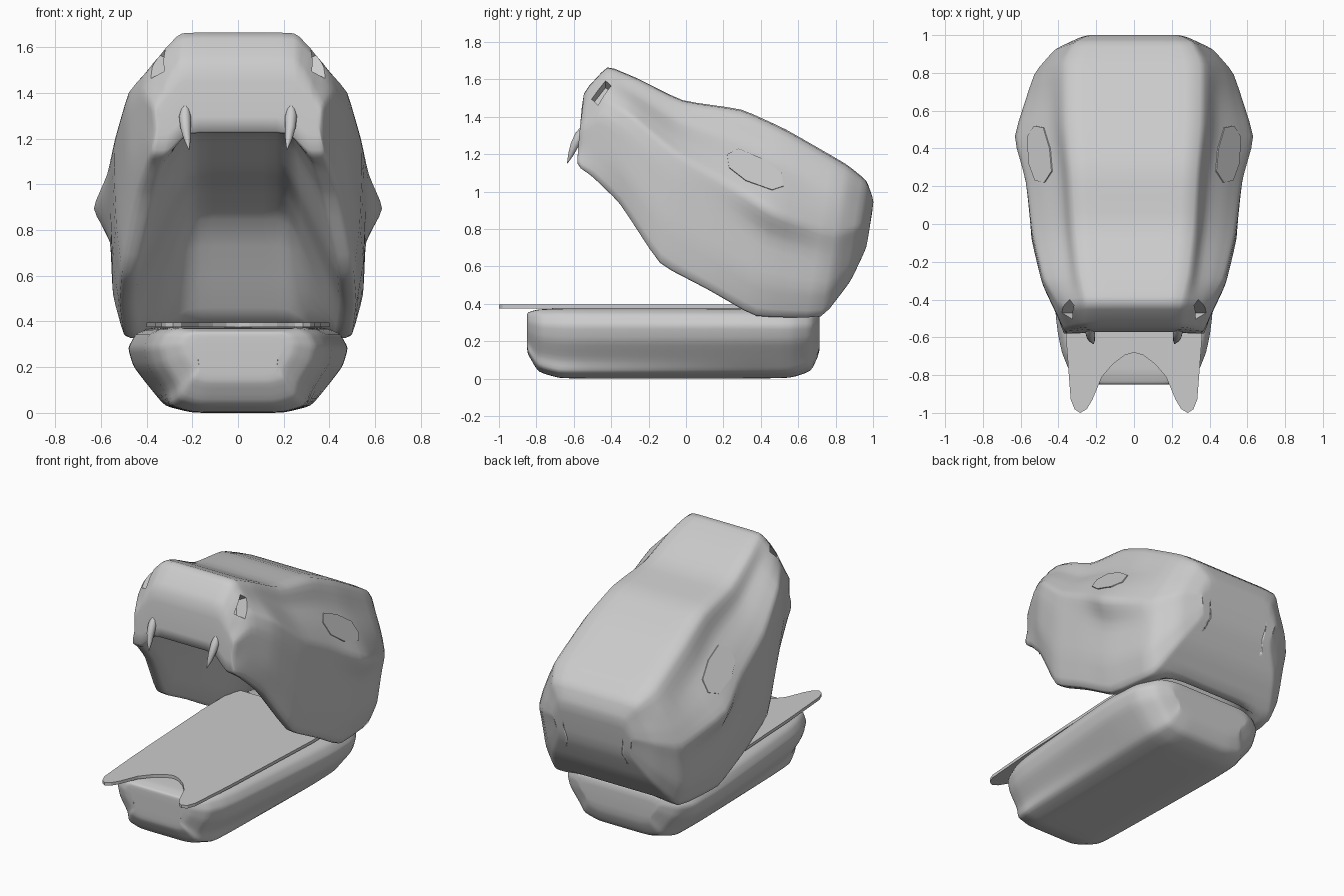
import bpy, bmesh
from mathutils import Vector

if "Cube" in bpy.data.objects:
    bpy.data.objects.remove(bpy.data.objects["Cube"])


def make_object(name, verts, faces):
    bm = bmesh.new()
    vs = [bm.verts.new(v) for v in verts]
    for f in faces:
        bm.faces.new([vs[i] for i in f])
    bmesh.ops.recalc_face_normals(bm, faces=bm.faces)
    me = bpy.data.meshes.new(name)
    bm.to_mesh(me)
    bm.free()
    ob = bpy.data.objects.new(name, me)
    bpy.context.collection.objects.link(ob)
    return ob


def loft(name, half_rings, crease):
    """Skin half rings (first and last point on x=0), mirror them, cap both ends, soften the edges."""
    n = len(half_rings[0])
    full = [r + [(-x, y, z) for x, y, z in r[-2:0:-1]] for r in half_rings]
    m = len(full[0])
    verts = [p for r in full for p in r]
    faces = [(s * m + i, s * m + (i + 1) % m, (s + 1) * m + (i + 1) % m, (s + 1) * m + i)
             for s in range(len(full) - 1) for i in range(m)]
    for s in (0, len(full) - 1):
        a, b = 0, n - 1
        while a + 1 < b:
            quad = [a, a + 1, b - 1, b] if a + 1 < b - 1 else [a, a + 1, b]
            for side in (1, -1):
                faces.append([s * m + (side * i) % m for i in quad])
            a, b = a + 1, b - 1
    ob = make_object(name, verts, faces)
    ob.data.shade_smooth()
    attr = ob.data.attributes.new("crease_edge", 'FLOAT', 'EDGE')
    attr.data.foreach_set("value", [crease] * len(ob.data.edges))
    sub = ob.modifiers.new("Subsurf", 'SUBSURF')
    sub.levels = sub.render_levels = 2
    return ob


# upper head: hollow shell lofted from snout to nape
# top y,z | lip y,z | x of plate edge, groove, ridge, cheek, lip | t of ridge, t of mouth roof
stations = [
    (-.55, 1.53, -.585, 1.14, .25, .29, .33, .37, .375, .36, .80),
    (-.42, 1.672, -.50, 1.08, .25, .32, .39, .42, .40, .30, .72),
    (-.27, 1.61, -.355, .94, .29, .34, .48, .49, .44, .30, .60),
    (-.02, 1.485, -.14, .61, .32, .37, .54, .545, .51, .32, .48),
    (.30, 1.44, .12, .475, .34, .39, .575, .56, .52, .41, .47),
    (.53, 1.335, .37, .33, .36, .43, .645, .56, .50, .44, .47),
    (.86, 1.145, .73, .325, .36, .44, .53, .52, .46, .46, 1),
    (.965, 1.06, .88, .52, .31, .35, .42, .41, .37, .46, 1),
    (1.005, .95, .965, .70, .23, .26, .29, .28, .26, .46, 1),
]
rings = []
for yt, zt, yb, zb, top, groove, ridge, cheek, lip, tr, roof in stations:
    profile = [(0, 0), (top, 0), (groove, tr * .4), (groove + .55 * (ridge - groove), tr * .7), (ridge, tr),
               (cheek, tr + .14), (cheek - .01, (tr + 1.2) / 2),
               (lip, 1), (lip - .07, 1), (.22, roof), (0, roof)]
    rings.append([(x, yt + (yb - yt) * t, zt + (zb - zt) * t) for x, t in profile])
head = loft("upper_head", rings, .45)

# find the head's surface so that the eyes and nostrils follow it
deps = bpy.context.evaluated_depsgraph_get()
deps.update()
surface = head.evaluated_get(deps)


def patch(name, outline, side, lift, depth):
    """Plate following the side of the head, outline given in y, z."""
    outer = []
    for y, z in outline:
        hit, p, nrm, _ = surface.ray_cast(Vector((2, y, z)), Vector((-1, 0, 0)))
        x = p.x if hit else .3
        outer.append((side * (x + lift), y, z))
    inner = [(x - side * depth, y, z - depth * .5) for x, y, z in outer]
    k = len(outer)
    faces = [range(k), range(2 * k - 1, k - 1, -1)]
    faces += [(i, (i + 1) % k, k + (i + 1) % k, k + i) for i in range(k)]
    return make_object(name, outer + inner, faces)


eye = [(.22, 1.20), (.28, 1.23), (.40, 1.18), (.51, 1.10), (.52, 1.03), (.46, 1.01), (.32, 1.06), (.23, 1.13)]
nostril = [(-.505, 1.53), (-.43, 1.625), (-.40, 1.60), (-.47, 1.50)]
cutters = []
for side, label in ((1, "right"), (-1, "left")):
    patch("eye_" + label, eye, side, .008, .05)
    c = patch("nostril_cutter_" + label, nostril, side, .10, .14)
    c.hide_render = True
    c.hide_set(True)
    cutters.append(c)
for c in cutters:
    b = head.modifiers.new("Nostril", 'BOOLEAN')
    b.object, b.operation, b.solver = c, 'DIFFERENCE', 'EXACT'

# lower jaw: y, half width, bottom z, top z, bottom half width
jaw_rings = []
for y, w, z0, z1, wb in [(-.85, .20, .16, .34, .12), (-.845, .25, .13, .355, .14), (-.79, .34, .035, .37, .17),
                         (-.68, .385, .003, .375, .20), (-.55, .412, 0, .375, .20), (.30, .485, 0, .375, .20),
                         (.56, .475, .003, .37, .20), (.67, .41, .04, .36, .18), (.715, .30, .14, .345, .15)]:
    h = z1 - z0
    jaw_rings.append([(0, y, z1), (w * .80, y, z1), (w * .93, y, z1 - h * .08), (w, y, z1 - h * .24),
                      (w * .95, y, z1 - h * .46), (w * .78, y, z0 + h * .26),
                      (wb + .1 * w / .4, y, z0 + h * .08), (wb, y, z0), (0, y, z0)])
loft("lower_jaw", jaw_rings, .4)

# forked tongue plate
half = [(0, -.68), (.05, -.695), (.11, -.74), (.17, -.81), (.22, -.93), (.25, -.98), (.285, -1.0),
        (.315, -.98), (.335, -.93), (.345, -.80), (.36, -.60), (.40, .20), (.40, .55)]
outline = half + [(-x, y) for x, y in half[:0:-1]]
k = len(outline)
make_object("tongue", [(x, y, z) for z in (.376, .396) for x, y in outline],
            [range(k), range(k, 2 * k)] +
            [(i, (i + 1) % k, k + (i + 1) % k, k + i) for i in range(k)])

# curved fangs
for side, label in ((1, "right"), (-1, "left")):
    cu = bpy.data.curves.new("fang_" + label, 'CURVE')
    cu.dimensions = '3D'
    cu.bevel_depth, cu.bevel_resolution, cu.use_fill_caps = .026, 3, True
    sp = cu.splines.new('POLY')
    path = [(.232, -.545, 1.35, .5), (.232, -.57, 1.30, 1), (.229, -.595, 1.25, .9),
            (.222, -.615, 1.20, .6), (.214, -.635, 1.15, .06)]
    sp.points.add(len(path) - 1)
    for p, (x, y, z, r) in zip(sp.points, path):
        p.co, p.radius = (side * x, y, z, 1), r
    sp.use_smooth = True
    bpy.context.collection.objects.link(bpy.data.objects.new("fang_" + label, cu))
